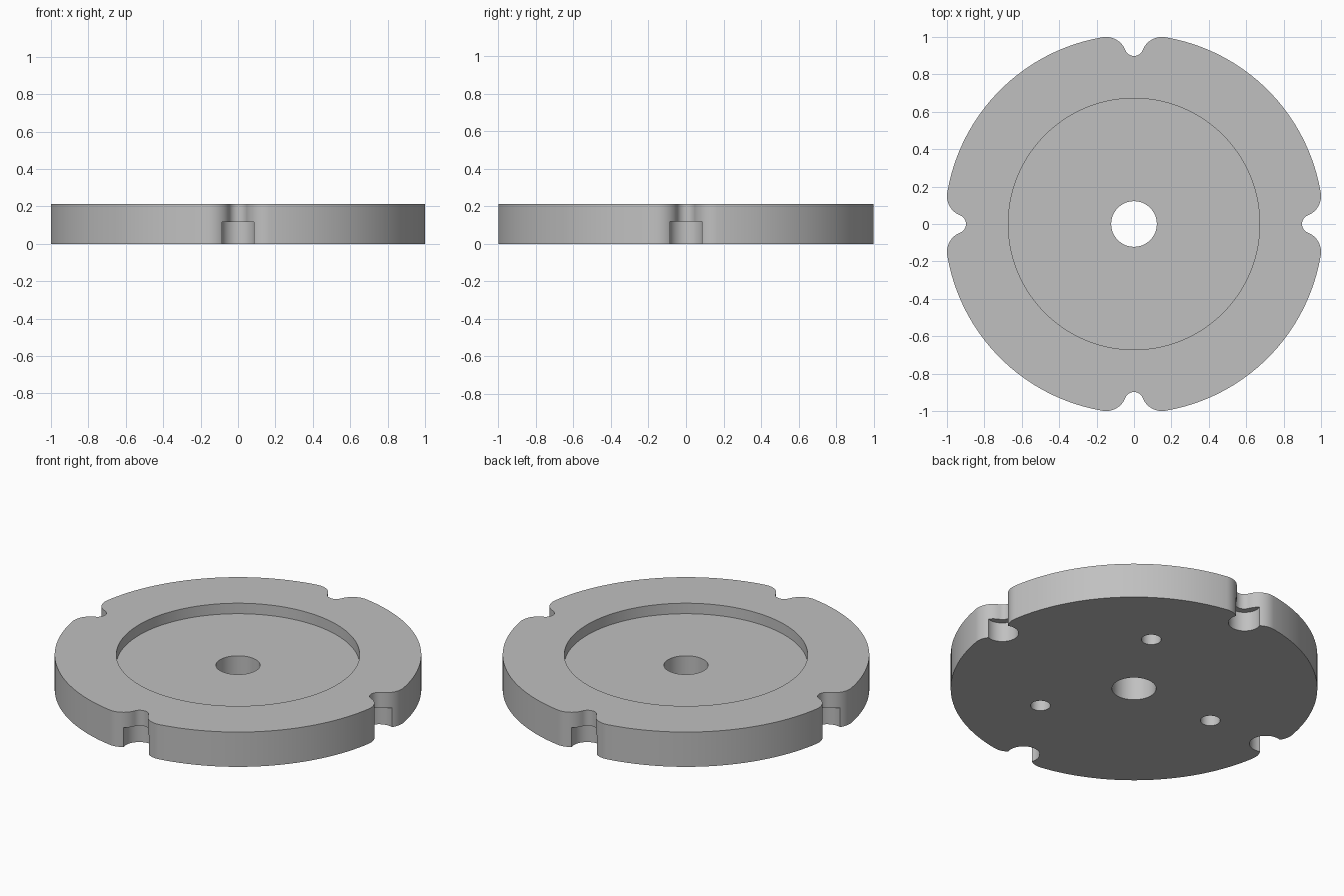
import bpy, bmesh, math
from mathutils import Vector

if "Cube" in bpy.data.objects:
    bpy.data.objects.remove(bpy.data.objects["Cube"], do_unlink=True)

HEIGHT = 0.212
SLOT_R, SLOT_AT = 0.05, 0.948     # round bottom of each rim slot
LIP_R = 0.11                      # rounded shoulders at the slot mouth

# Shoulder arcs touch the slot circle and the outer rim tangentially
lip_y = 1 - LIP_R
lip_x = math.sqrt((SLOT_R + LIP_R) ** 2 - (SLOT_AT - lip_y) ** 2)
RIM = math.hypot(lip_x, lip_y) + LIP_R
join = math.atan2(lip_y - SLOT_AT, lip_x)
rim_angle = math.atan2(lip_y, lip_x)


def arc(cx, cy, r, start, end, steps):
    return [Vector((cx + r * math.cos(start + (end - start) * i / steps),
                    cy + r * math.sin(start + (end - start) * i / steps), 0))
            for i in range(steps + 1)]


def prism(name, points, z0, z1):
    bm = bmesh.new()
    base = bm.faces.new([bm.verts.new((p.x, p.y, z0)) for p in points])
    top = bmesh.ops.extrude_face_region(bm, geom=[base])["geom"]
    bmesh.ops.translate(bm, vec=(0, 0, z1 - z0),
                        verts=[v for v in top if isinstance(v, bmesh.types.BMVert)])
    bmesh.ops.recalc_face_normals(bm, faces=bm.faces)
    mesh = bpy.data.meshes.new(name)
    bm.to_mesh(mesh)
    bm.free()
    obj = bpy.data.objects.new(name, mesh)
    bpy.context.collection.objects.link(obj)
    return obj


def cut_round(x, y, r, z0, z1, steps=48):
    cutter = prism("cutter", arc(x, y, r, 0, math.tau, steps)[:-1], z0, z1)
    cutter.hide_render = True
    bpy.context.view_layer.objects.active = disc
    mod = disc.modifiers.new("cut", "BOOLEAN")
    mod.operation, mod.solver, mod.object = "DIFFERENCE", "EXACT", cutter
    bpy.ops.object.modifier_apply(modifier=mod.name)
    bpy.data.objects.remove(cutter, do_unlink=True)


# One quarter of the outline: half slot, shoulder, rim, shoulder, half slot
quarter = arc(0, SLOT_AT, SLOT_R, -math.pi / 2, join, 8)[:-1]
quarter += arc(lip_x, lip_y, LIP_R, join + math.pi, rim_angle, 12)[:-1]
quarter += arc(0, 0, RIM, rim_angle, math.pi / 4, 16)
quarter += [Vector((p.y, p.x, 0)) for p in reversed(quarter[1:-1])]
outline = []
for k in range(4):
    c, s = round(math.cos(k * math.pi / 2)), round(math.sin(k * math.pi / 2))
    outline += [Vector((c * p.x + s * p.y, c * p.y - s * p.x, 0)) for p in quarter]

disc = prism("slotted_disc", outline, 0, HEIGHT)

# Top recess and centre bore
cut_round(0, 0, 0.672, 0.148, 0.4, 128)
cut_round(0, 0, 0.122, -0.2, 0.4, 64)

# Wider pockets below the rim slots
for k in range(4):
    a = k * math.pi / 2
    cut_round(0.95 * math.cos(a), 0.95 * math.sin(a), 0.09, -0.2, 0.118)

# Three blind screw holes in the underside
for k in range(3):
    a = math.pi + k * math.tau / 3
    cut_round(0.55 * math.cos(a), 0.55 * math.sin(a), 0.055, -0.2, 0.1, 32)

# Plain grey finish
grey = bpy.data.materials.new("light_grey")
grey.use_nodes = True
colour = (0.53, 0.53, 0.53, 1)
grey.diffuse_color = colour
grey.node_tree.nodes["Principled BSDF"].inputs["Base Color"].default_value = colour
disc.data.materials.clear()
disc.data.materials.append(grey)

bpy.ops.object.select_all(action="DESELECT")
disc.select_set(True)
bpy.context.view_layer.objects.active = disc
bpy.ops.object.shade_smooth_by_angle(angle=math.radians(30))
